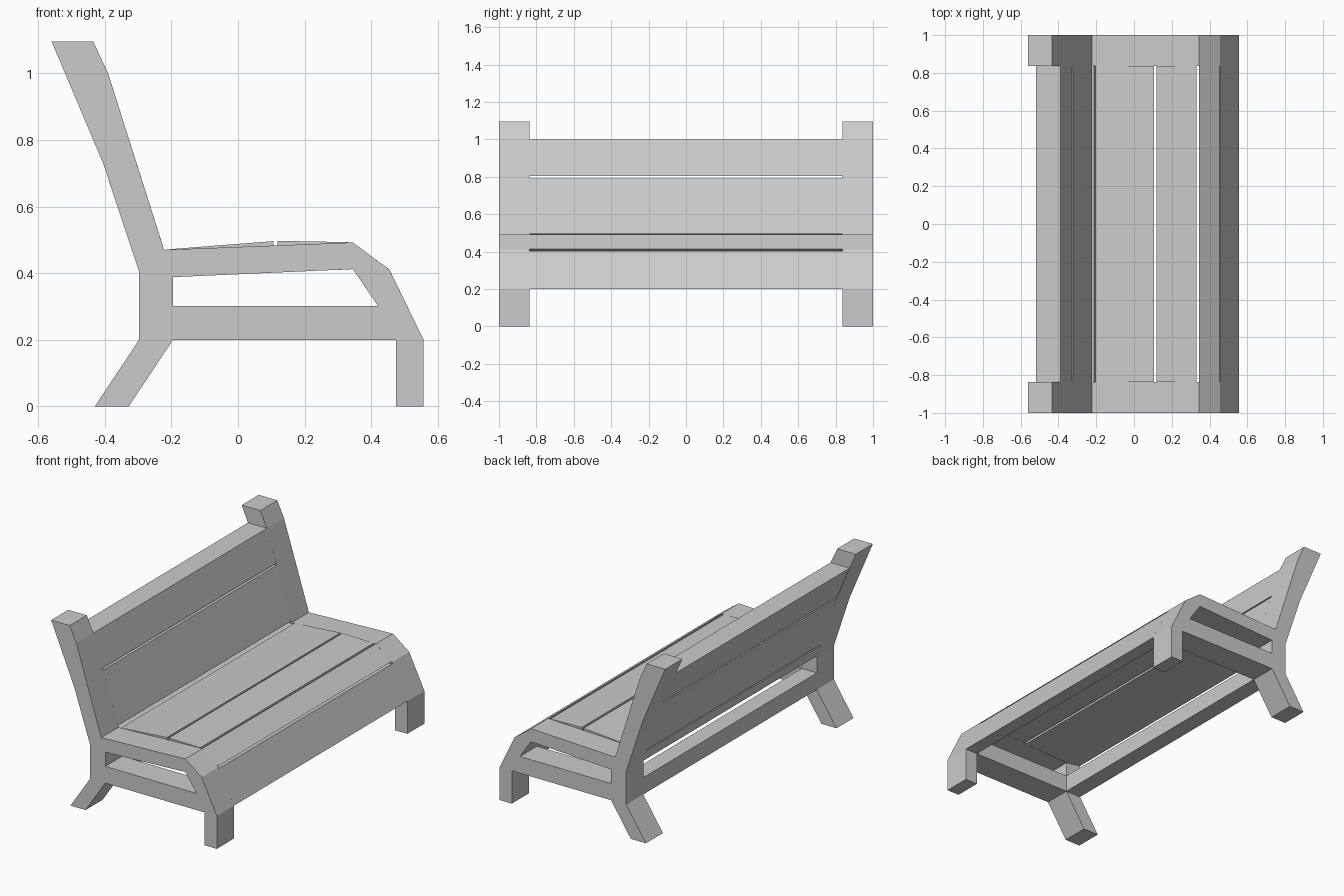
import bpy
from math import radians

if "Cube" in bpy.data.objects:
    bpy.data.objects.remove(bpy.data.objects["Cube"])

INNER = 0.836   # inner y of the side frames


def prism(name, y0, y1, *loops):
    """Extrude x/z outlines (later loops are holes) from y0 to y1."""
    cu = bpy.data.curves.new(name, 'CURVE')
    cu.dimensions = '2D'
    cu.fill_mode = 'BOTH'
    cu.extrude = (y1 - y0) / 2
    for pts in loops:
        sp = cu.splines.new('POLY')
        sp.points.add(len(pts) - 1)
        for p, (x, z) in zip(sp.points, pts):
            p.co = (x, z, 0, 1)
        sp.use_cyclic_u = True
    ob = bpy.data.objects.new(name, cu)
    ob.rotation_euler.x = radians(90)
    ob.location.y = (y0 + y1) / 2
    bpy.context.collection.objects.link(ob)
    bpy.ops.object.select_all(action='DESELECT')
    ob.select_set(True)
    bpy.context.view_layer.objects.active = ob
    bpy.ops.object.convert(target='MESH')
    bpy.ops.object.shade_flat()
    return ob


# side frames: legs, seat support and back post in one outline
frame = [(-0.43, 0), (-0.328, 0), (-0.195, 0.2), (0.475, 0.2), (0.475, 0),
         (0.557, 0), (0.557, 0.2), (0.455, 0.41), (0.345, 0.492),
         (-0.222, 0.47), (-0.39, 1.0), (-0.435, 1.096), (-0.56, 1.096),
         (-0.405, 0.73), (-0.297, 0.405), (-0.297, 0.2)]
opening = [(-0.195, 0.302), (-0.195, 0.388), (0.345, 0.412), (0.42, 0.302)]
prism("side_frame_front", -1.0, -INNER, frame, opening)
prism("side_frame_back", INNER, 1.0, frame, opening)

# planks and rails spanning between the frames
planks = {
    "back_plank_upper": [(-0.518, 1.0), (-0.434, 0.803), (-0.328, 0.803), (-0.39, 1.0)],
    "back_plank_lower": [(-0.43, 0.792), (-0.405, 0.73), (-0.322, 0.48),
                         (-0.225, 0.48), (-0.324, 0.792)],
    "back_plank_base": [(-0.318, 0.47), (-0.297, 0.405), (-0.195, 0.39), (-0.212, 0.462)],
    "seat_plank_rear": [(-0.203, 0.472), (-0.195, 0.39), (0.106, 0.402), (0.106, 0.496)],
    "seat_plank_middle": [(0.119, 0.497), (0.119, 0.403), (0.33, 0.411), (0.33, 0.493)],
    "seat_plank_front": [(0.343, 0.492), (0.345, 0.412), (0.362, 0.388), (0.452, 0.413)],
    "front_apron": [(0.459, 0.402), (0.368, 0.378), (0.42, 0.302), (0.475, 0.2), (0.557, 0.2)],
    "rear_rail": [(-0.297, 0.2), (-0.195, 0.2), (-0.195, 0.302), (-0.297, 0.302)],
}
for name, outline in planks.items():
    prism(name, -INNER, INNER, outline)
